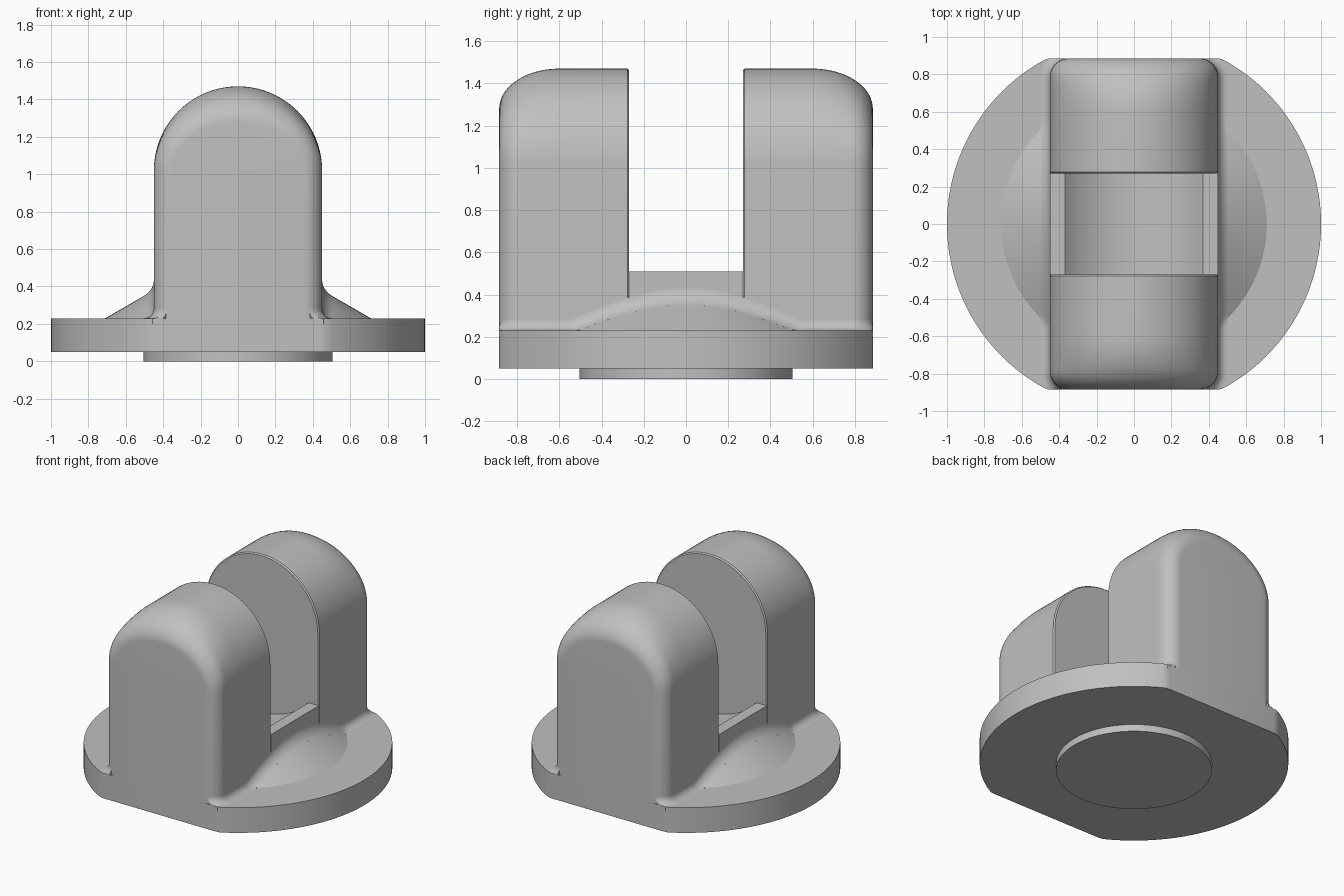
import bpy, bmesh
from math import sin, cos, pi, sqrt, asin, hypot, radians

cube = bpy.data.objects.get("Cube")
if cube:
    bpy.data.objects.remove(cube, do_unlink=True)

GREY = (0.53, 0.53, 0.53, 1)
metal = bpy.data.materials.new("plain grey")
metal.use_nodes = True
metal.diffuse_color = GREY
metal.node_tree.nodes["Principled BSDF"].inputs["Base Color"].default_value = GREY

END, HALF, SLOT = 0.885, 0.45, 0.27      # half length, half width, half slot
BASE_Z, TOP, SPRING = 0.23, 1.47, 1.02   # plate top, arch top, arch spring line
SLOT_Z, SLOPE, LUG_R = 0.51, 0.577, 0.71


def loft(name, rings, wrap=False):
    """Skin a list of equal-length closed rings, capping the ends unless wrapped."""
    bm = bmesh.new()
    loops = [[bm.verts.new(p) for p in ring] for ring in rings]
    n = len(loops[0])
    pairs = list(zip(loops, loops[1:]))
    if wrap:
        pairs.append((loops[-1], loops[0]))
    else:
        bm.faces.new(loops[0])
        bm.faces.new(loops[-1])
    for a, b in pairs:
        for i in range(n):
            j = (i + 1) % n
            bm.faces.new((a[i], a[j], b[j], b[i]))
    bmesh.ops.recalc_face_normals(bm, faces=bm.faces)
    mesh = bpy.data.meshes.new(name)
    bm.to_mesh(mesh)
    bm.free()
    mesh.materials.append(metal)
    obj = bpy.data.objects.new(name, mesh)
    bpy.context.collection.objects.link(obj)
    bpy.ops.object.select_all(action='DESELECT')
    obj.select_set(True)
    bpy.context.view_layer.objects.active = obj
    bpy.ops.object.shade_smooth_by_angle(angle=radians(35))
    return obj


def circle(r, z, n=96):
    return [(r * cos(2 * pi * i / n), r * sin(2 * pi * i / n), z) for i in range(n)]


# Round boss under the plate
loft("bottom_boss", [circle(0.505, 0), circle(0.505, 0.06)])

# Round plate with two flats and softened corners
limit = asin(0.868)
side = [(cos(a), sin(a)) for a in (-limit + 2 * limit * i / 48 for i in range(49))]
side = [(0.44, -END), (0.47, -0.881)] + side + [(0.47, 0.881), (0.44, END)]
outline = side + [(-x, -y) for x, y in side]
loft("base_plate", [[(x, y, z) for x, y in outline] for z in (0.05, BASE_Z)])


# Arched clevis legs, with ends rounded over more at the top than at the sides
def arch(y, half, top):
    pts = [(half, y, BASE_Z)]
    for i in range(41):
        a = pi * i / 40
        pts.append((half * cos(a), y, SPRING + (top - SPRING) * sin(a)))
    return pts + [(-half, y, BASE_Z)]


def leg_section(y):
    u = max(0, (y - 0.785) / 0.1)
    v = max(0, (y - 0.6) / 0.285)
    half = HALF - 0.1 * (1 - sqrt(max(0, 1 - u * u)))
    top = TOP - 0.19 * (1 - sqrt(max(0, 1 - v * v)))
    return half, top


stations = [SLOT + 0.008, 0.6] + [0.6 + 0.285 * sin(pi / 2 * i / 18) for i in range(1, 19)]
for name, sign in (("front_leg", -1), ("back_leg", 1)):
    rings = [arch(sign * SLOT, HALF - 0.008, TOP - 0.008)]
    rings += [arch(sign * y, *leg_section(y)) for y in stations]
    loft(name, rings)

# Bridge between the legs, with a concave trough in its floor
TROUGH_R, EDGE = 0.5, 0.37
centre = SLOT_Z + sqrt(TROUGH_R ** 2 - EDGE ** 2)
sweep = asin(EDGE / TROUGH_R)
floor = [(HALF, 0.2), (HALF, SLOT_Z)]
for i in range(25):
    a = sweep * (1 - i / 12)
    floor.append((TROUGH_R * sin(a), centre - TROUGH_R * cos(a)))
floor += [(-HALF, SLOT_Z), (-HALF, 0.2)]
loft("slot_floor", [[(x, y, z) for x, z in floor] for y in (-SLOT, SLOT)])

# Conical reinforcement around the clevis foot
inner = 0.44
loft("side_lugs", [circle(LUG_R, BASE_Z), circle(inner, BASE_Z + SLOPE * (LUG_R - inner)),
                   circle(inner, 0.2), circle(LUG_R, 0.2)], wrap=True)


# Concave fillets where the clevis sides meet the plate and lugs
def ground(x, y):
    return BASE_Z + SLOPE * max(0, LUG_R - hypot(x, y))


FILLET = 0.05
path = [(HALF, -0.785 + 1.57 * i / 60, 0) for i in range(61)]
corner = [(0.35 + 0.1 * cos(a), 0.785 + 0.1 * sin(a), a)
          for a in (radians(70) * i / 8 for i in range(1, 9))]
path = [(x, -y, -a) for x, y, a in reversed(corner)] + path + corner

for name, sign in (("left_fillet", 1), ("right_fillet", -1)):
    rings = []
    for x, y, a in path:
        height = ground(x, y)
        ring = []
        section = [(-0.01, height + FILLET)]
        for k in range(9):
            t = pi / 2 * k / 8
            d = FILLET * (1 - cos(t))
            low = ground(x + d * cos(a), y + d * sin(a))
            section.append((d, low + FILLET * (1 - sin(t))))
        section += [(FILLET, 0.2), (-0.01, 0.2)]
        for d, z in section:
            py = max(-END, min(END, y + d * sin(a)))
            ring.append((sign * (x + d * cos(a)), py, z))
        rings.append(ring)
    loft(name, rings)
